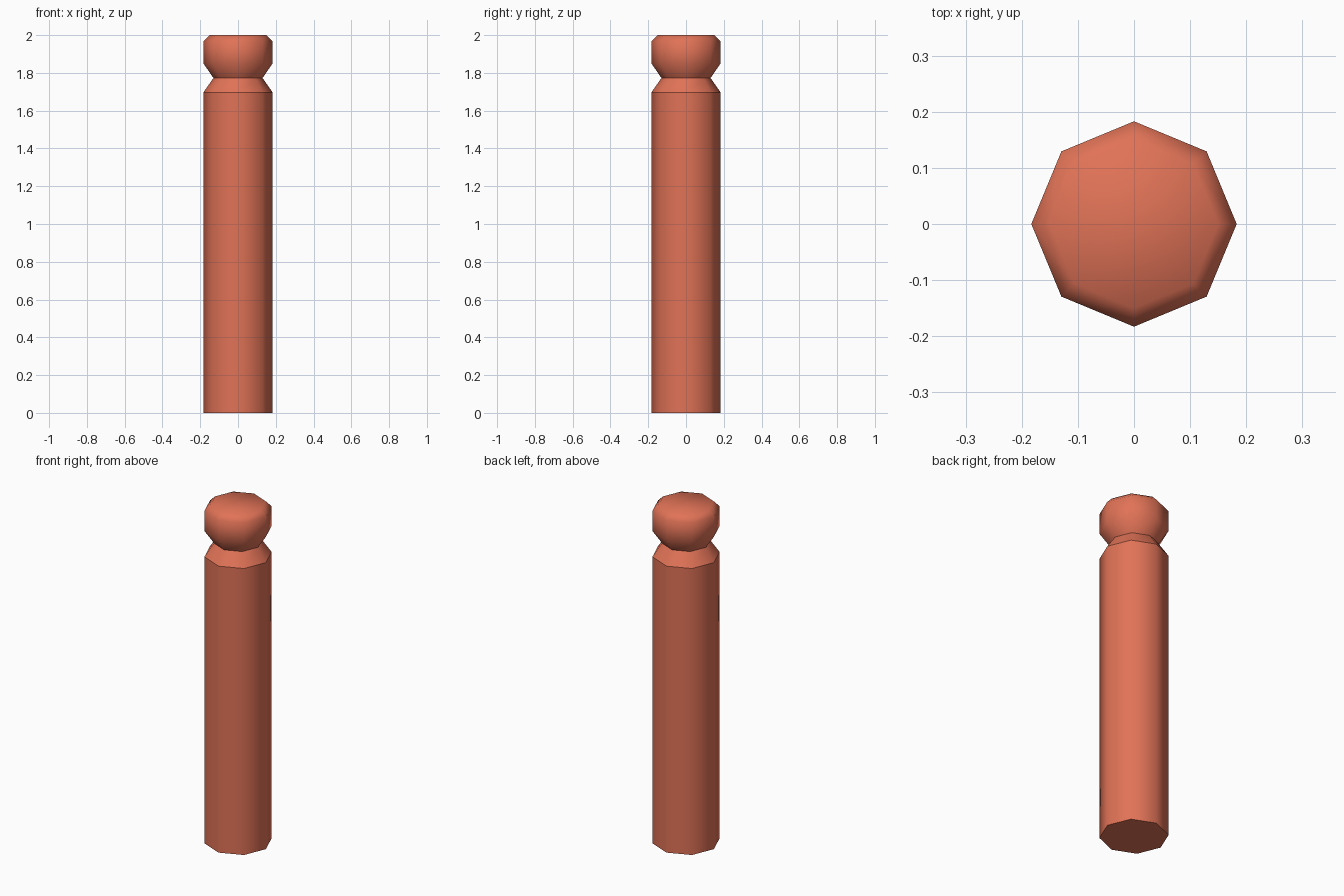
import bpy, bmesh
from math import cos, sin, pi

if "Cube" in bpy.data.objects:
    bpy.data.objects.remove(bpy.data.objects["Cube"])

SIDES = 8
# profile rings: radius, height, sharp crease
PROFILE = [
    (0.183, 0.0, True),     # foot
    (0.183, 1.697, True),   # shoulder
    (0.13, 1.773, True),    # neck groove
    (0.183, 1.85, False),   # head underside
    (0.183, 1.968, False),  # head side
    (0.15, 2.0, False),     # head top
]

# Octagonal post with a rounded head
bm = bmesh.new()
rings = [[bm.verts.new((r * cos(2 * pi * i / SIDES), r * sin(2 * pi * i / SIDES), z))
          for i in range(SIDES)] for r, z, _ in PROFILE]
for low, high in zip(rings, rings[1:]):
    for i in range(SIDES):
        j = (i + 1) % SIDES
        bm.faces.new((low[i], low[j], high[j], high[i]))
bm.faces.new(rings[0][::-1])
bm.faces.new(rings[-1])

# Smooth shading, with hard creases at the foot, shoulder and neck
for f in bm.faces:
    f.smooth = True
for ring, (_, _, sharp) in zip(rings, PROFILE):
    for i in range(SIDES):
        bm.edges.get((ring[i], ring[(i + 1) % SIDES])).smooth = not sharp

mesh = bpy.data.meshes.new("post")
bm.to_mesh(mesh)
bm.free()
post = bpy.data.objects.new("post", mesh)
bpy.context.collection.objects.link(post)

# Terracotta colour
mat = bpy.data.materials.new("terracotta")
mat.diffuse_color = (0.75, 0.17, 0.095, 1)
mat.use_nodes = True
mat.node_tree.nodes["Principled BSDF"].inputs["Base Color"].default_value = mat.diffuse_color
mesh.materials.append(mat)
